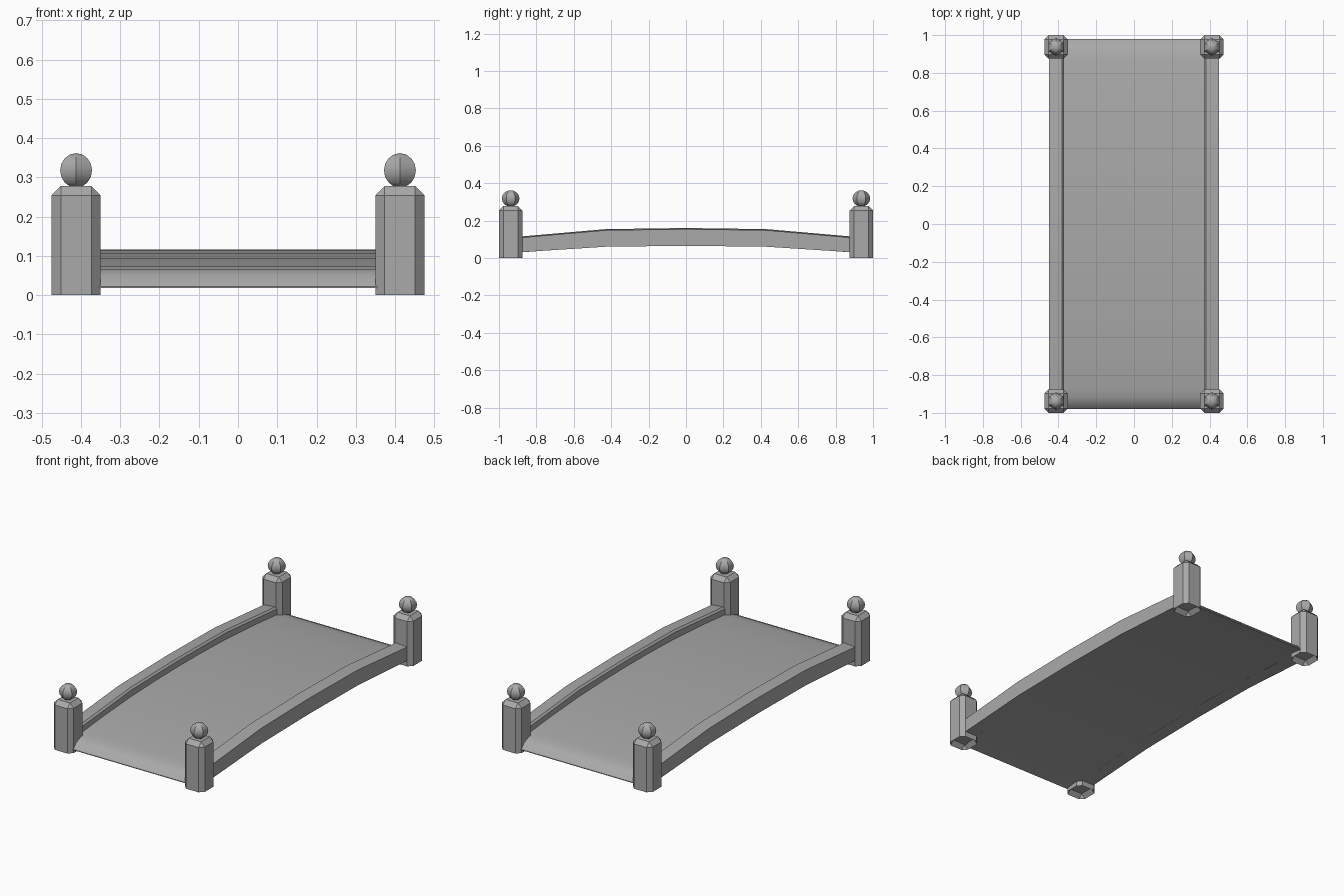
import bpy, bmesh
from mathutils import Matrix

cube = bpy.data.objects.get("Cube")
if cube:
    bpy.data.objects.remove(cube, do_unlink=True)

stone = bpy.data.materials.new("grey_stone")
stone.use_nodes = True
colour = (0.4, 0.4, 0.4, 1)
stone.diffuse_color = colour
stone.node_tree.nodes["Principled BSDF"].inputs["Base Color"].default_value = colour


def finish(name, bm, smooth_angle=None):
    bmesh.ops.recalc_face_normals(bm, faces=bm.faces)
    mesh = bpy.data.meshes.new(name)
    bm.to_mesh(mesh)
    bm.free()
    mesh.materials.append(stone)
    obj = bpy.data.objects.new(name, mesh)
    bpy.context.collection.objects.link(obj)
    if smooth_angle:
        bpy.ops.object.select_all(action='DESELECT')
        obj.select_set(True)
        bpy.context.view_layer.objects.active = obj
        bpy.ops.object.shade_smooth_by_angle(angle=smooth_angle)
    return obj


def loft(name, rings, smooth_angle):
    """Skin a row of closed cross-sections and cap both ends."""
    bm = bmesh.new()
    rows = [[bm.verts.new(p) for p in ring] for ring in rings]
    for a, b in zip(rows, rows[1:]):
        for i in range(len(a)):
            j = (i + 1) % len(a)
            bm.faces.new((a[i], a[j], b[j], b[i]))
    bm.faces.new(rows[0])
    bm.faces.new(rows[-1])
    return finish(name, bm, smooth_angle)


def both_ways(half):
    """Mirror a centre-to-end list of (y, bottom, top) stations."""
    return [(-y, b, t) for y, b, t in reversed(half[1:])] + half


# Arched deck, rounding down to the ground at each end
deck = both_ways([(0, .065, .117), (.2, .064, .115), (.43, .06, .108),
                  (.66, .046, .093), (.87, .031, .074), (.92, .026, .065),
                  (.955, .022, .05), (.98, .018, .022)])
loft("deck", [[(-.373, y, b), (.373, y, b), (.373, y, t), (-.373, y, t)]
              for y, b, t in deck], 0.7)

# Side kerbs follow the arch, with a small chamfer on the inner top edge
kerb = both_ways([(0, .065, .16), (.43, .06, .154), (.88, .031, .115), (.94, .026, .109)])
for side, s in (("left", 1), ("right", -1)):
    loft(side + "_kerb",
         [[(s * .45, y, b), (s * .45, y, t - .006), (s * .38, y, t),
           (s * .37, y, t - .01), (s * .37, y, b)] for y, b, t in kerb], 0.4)


def post(name, x, y, width=.125, height=.278, bevel=.0235):
    # Bevelled block whose underside is hollowed instead of chamfered
    bm = bmesh.new()
    bmesh.ops.create_cube(bm, size=1)
    for v in bm.verts:
        v.co = (x + v.co.x * width, y + v.co.y * width, (v.co.z + .5) * height)
    bmesh.ops.bevel(bm, geom=bm.edges[:], offset=bevel, segments=1, affect='EDGES')
    for v in bm.verts:
        if v.co.z < height / 4:
            v.co.z = bevel - v.co.z
    finish(name, bm)


def ball(name, x, y):
    # Six-sided ball finial
    bm = bmesh.new()
    bmesh.ops.create_uvsphere(bm, u_segments=6, v_segments=8, radius=1)
    bm.transform(Matrix.Translation((x, y, .318)) @ Matrix.Diagonal((.047, .047, .044, 1)))
    finish(name, bm, 0.5)


for end, ey in (("front", -1), ("back", 1)):
    for side, sx in (("left", 1), ("right", -1)):
        post(f"{end}_{side}_post", sx * .4125, ey * .9375)
        ball(f"{end}_{side}_ball", sx * .4125, ey * .9375)
